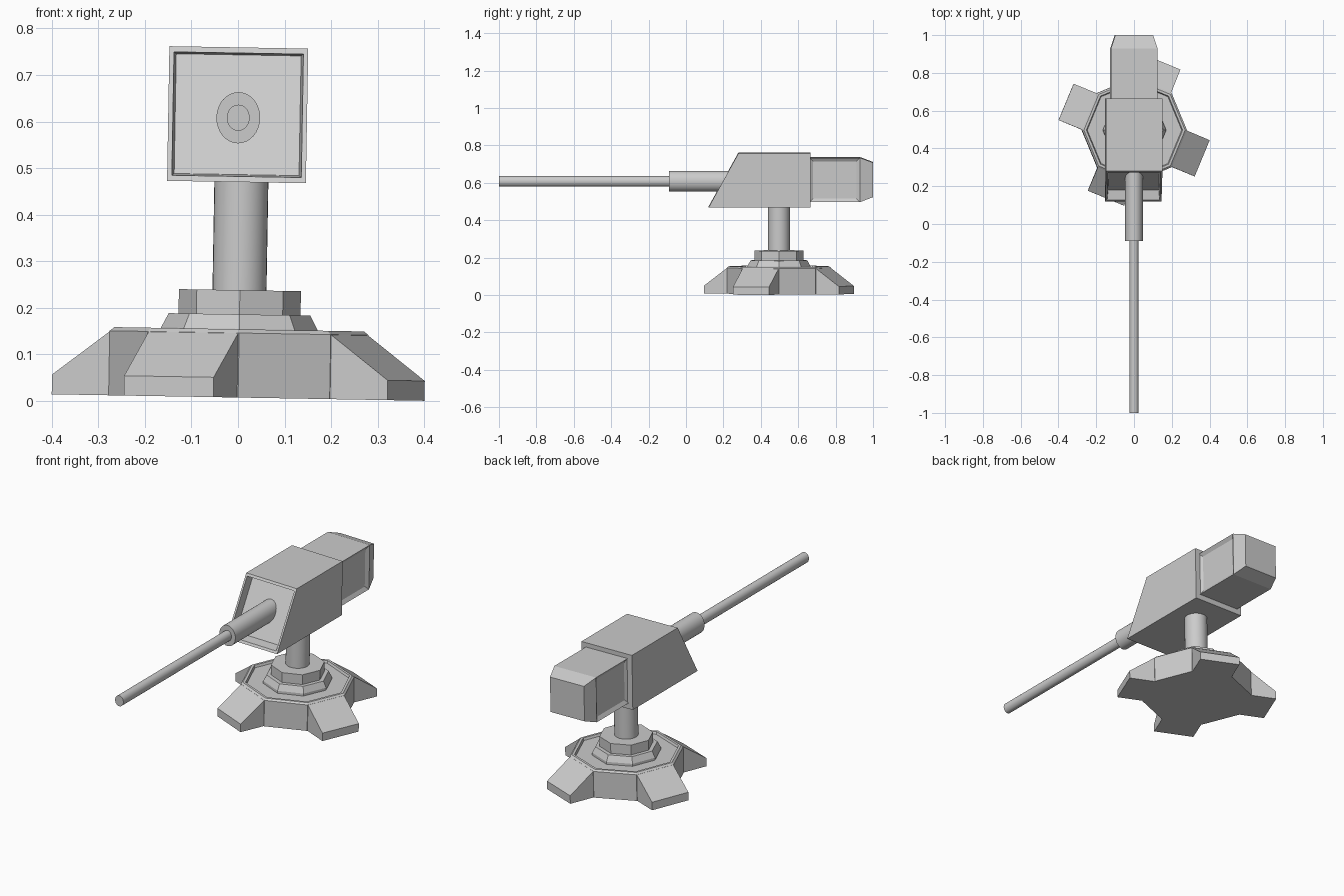
import bpy, bmesh
from math import cos, sin, pi, radians
from mathutils import Matrix, Vector

if "Cube" in bpy.data.objects:
    bpy.data.objects.remove(bpy.data.objects["Cube"])

TILT = Matrix.Rotation(radians(1.0), 4, 'Y')   # whole model leans slightly
CY = 0.497                                     # base centre along y
FLOOR = 0.0075


def loft(name, rings, smooth=False, side_inset=None):
    """Skin a list of equal-length point rings and cap both ends."""
    bm = bmesh.new()
    loops = [[bm.verts.new(Vector(p)) for p in ring] for ring in rings]
    n = len(loops[0])
    for a, b in zip(loops, loops[1:]):
        for i in range(n):
            j = (i + 1) % n
            bm.faces.new((a[i], a[j], b[j], b[i]))
    bm.faces.new(loops[0])
    bm.faces.new(loops[-1])
    bmesh.ops.recalc_face_normals(bm, faces=bm.faces)
    if side_inset:
        sides = [f for f in bm.faces if abs(f.normal.x) > 0.99]
        bmesh.ops.inset_individual(bm, faces=sides, thickness=side_inset[0], depth=side_inset[1])
    bmesh.ops.transform(bm, matrix=TILT, verts=bm.verts)
    me = bpy.data.meshes.new(name)
    bm.to_mesh(me)
    bm.free()
    ob = bpy.data.objects.new(name, me)
    bpy.context.collection.objects.link(ob)
    if smooth:
        bpy.ops.object.select_all(action='DESELECT')
        ob.select_set(True)
        bpy.context.view_layer.objects.active = ob
        bpy.ops.object.shade_smooth_by_angle(angle=radians(40))
    return ob


def flat_ring(r, z, n=8, x=0.0):
    """Horizontal polygon around the base axis."""
    return [(x + r * cos(2 * pi * i / n), CY + r * sin(2 * pi * i / n), z) for i in range(n)]


def bore_ring(rx, rz, y, n=32):
    """Upright ellipse around the barrel axis."""
    return [(-0.010 + rx * cos(2 * pi * i / n), y, 0.608 + rz * sin(2 * pi * i / n)) for i in range(n)]


def frame(hw, low, high, x=-0.0115):
    """Rectangle spanning the width, from low (y, z) to high (y, z)."""
    return [(x - hw, *low), (x + hw, *low), (x + hw, *high), (x - hw, *high)]


# Octagonal base with a raised lip and sunken top
loft("base_plate", [flat_ring(r, z) for r, z in
                    ((0.278, FLOOR), (0.278, 0.146), (0.268, 0.154), (0.255, 0.154), (0.25, 0.142))])

# Two stepped octagonal collars
loft("lower_collar", [flat_ring(0.168, 0.14), flat_ring(0.168, 0.155), flat_ring(0.152, 0.186)])
loft("upper_collar", [flat_ring(0.131, 0.18), flat_ring(0.131, 0.238)])

# Four sloping feet on alternate octagon sides
for k in range(4):
    spin = Matrix.Translation((0, CY, 0)) @ Matrix.Rotation(radians(-22.5 + 90 * k), 4, 'Z')
    profile = [(0.24, FLOOR), (0.39, FLOOR), (0.39, 0.05), (0.256, 0.146), (0.24, 0.146)]
    loft(f"foot_{k + 1}", [[spin @ Vector((r, s * 0.104, z)) for r, z in profile] for s in (-1, 1)])

# Round support column
loft("column", [flat_ring(0.058, 0.23, 32, -0.001), flat_ring(0.058, 0.48, 32, -0.001)], smooth=True)

# Housing with slanted, recessed front
loft("housing", [frame(0.149, (0.665, 0.47), (0.665, 0.759)),
                 frame(0.149, (0.12, 0.47), (0.28, 0.759)),
                 frame(0.139, (0.127, 0.482), (0.273, 0.747)),
                 frame(0.134, (0.180, 0.486), (0.321, 0.743))])

# Rear pack with tapered end and sunken side panels
loft("rear_pack", [frame(0.123, (0.66, 0.499), (0.66, 0.736)),
                   frame(0.123, (0.93, 0.499), (0.93, 0.736)),
                   frame(0.10, (1.0, 0.525), (1.0, 0.71))], side_inset=(0.027, -0.012))

# Barrel sleeve and long barrel
loft("barrel_sleeve", [bore_ring(0.047, 0.055, y) for y in (-0.09, 0.28)], smooth=True)
loft("barrel", [bore_ring(0.0245, 0.028, y) for y in (-1.0, -0.08)], smooth=True)
